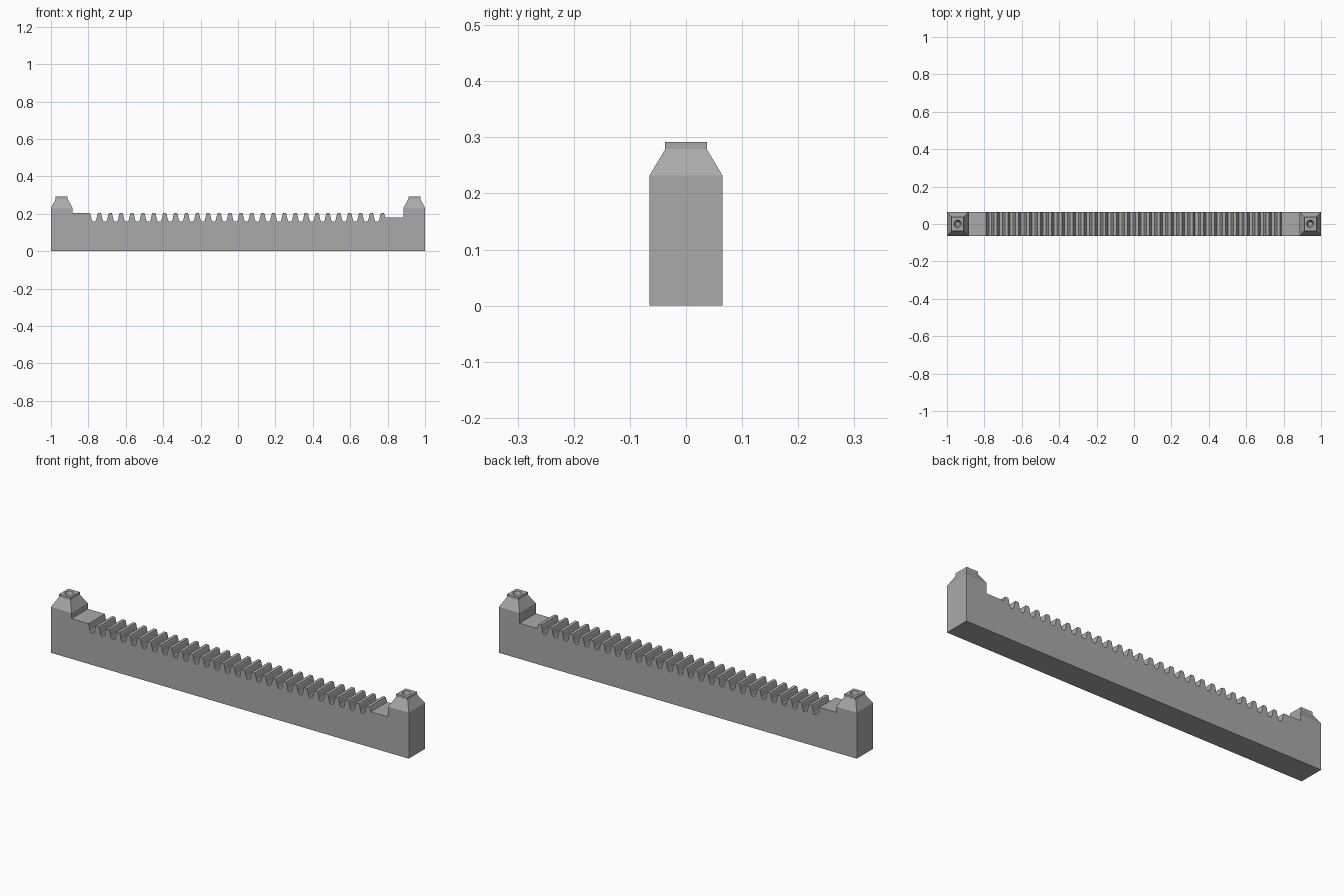
import bpy
import bmesh

cube = bpy.data.objects.get("Cube")
if cube:
    bpy.data.objects.remove(cube, do_unlink=True)

# Single grey material
grey = bpy.data.materials.new("grey")
grey.use_nodes = True
grey.diffuse_color = (0.4, 0.4, 0.4, 1)
grey.node_tree.nodes["Principled BSDF"].inputs["Base Color"].default_value = (0.4, 0.4, 0.4, 1)

HALF_Y = 0.065
POST_W = 0.115
SHOULDER = 0.232
TIP, ROOT = 0.203, 0.16
TEETH = 27
FIRST, LAST = -0.741, 0.772
PITCH = (LAST - FIRST) / (TEETH - 1)


def make_object(name, bm):
    bmesh.ops.recalc_face_normals(bm, faces=bm.faces)
    mesh = bpy.data.meshes.new(name)
    bm.to_mesh(mesh)
    bm.free()
    mesh.materials.append(grey)
    obj = bpy.data.objects.new(name, mesh)
    bpy.context.collection.objects.link(obj)
    return obj


# Toothed bar: side profile extruded across the width
inner = 1 - POST_W
profile = [(-inner, 0), (-inner, TIP), (-0.79, TIP), (-0.782, ROOT + 0.008), (-0.776, ROOT)]
for i in range(TEETH):
    x = FIRST + i * PITCH
    flank = [(0.021, ROOT), (0.017, ROOT + 0.008), (0.011, TIP - 0.008), (0.008, TIP)]
    profile += [(x - dx, z) for dx, z in flank]
    profile += [(x + dx, z) for dx, z in reversed(flank)]
profile[-2:] = [(LAST + 0.016, 0.18)]
profile += [(inner, 0.18), (inner, 0)]

bm = bmesh.new()
face = bm.faces.new([bm.verts.new((x, -HALF_Y, z)) for x, z in profile])
ext = bmesh.ops.extrude_face_region(bm, geom=[face])
moved = [g for g in ext["geom"] if isinstance(g, bmesh.types.BMVert)]
bmesh.ops.translate(bm, verts=moved, vec=(0, 2 * HALF_Y, 0))
make_object("toothed_bar", bm)


# End posts: stacked rectangles with tapered shoulder and square neck
def end_post(name, cx):
    bm = bmesh.new()
    levels = [(POST_W / 2, HALF_Y, 0), (POST_W / 2, HALF_Y, SHOULDER),
              (0.032, 0.037, 0.279), (0.032, 0.037, 0.292)]
    rings = [[bm.verts.new((cx + sx * hx, sy * hy, z))
              for sx, sy in ((-1, -1), (1, -1), (1, 1), (-1, 1))]
             for hx, hy, z in levels]
    for low, high in zip(rings, rings[1:]):
        for i in range(4):
            j = (i + 1) % 4
            bm.faces.new((low[i], low[j], high[j], high[i]))
    bm.faces.new(rings[0][::-1])
    bm.faces.new(rings[-1])
    post = make_object(name, bm)

    # Conical socket in the neck
    bm = bmesh.new()
    bmesh.ops.create_cone(bm, cap_ends=True, segments=24, radius1=0.012,
                          radius2=0.026, depth=0.04)
    bmesh.ops.translate(bm, verts=bm.verts, vec=(cx, 0, 0.287))
    cutter = make_object(name + "_socket_cutter", bm)
    cutter.hide_render = True
    cutter.hide_set(True)
    cut = post.modifiers.new("socket", "BOOLEAN")
    cut.operation = "DIFFERENCE"
    cut.solver = "EXACT"
    cut.object = cutter


for side, name in ((-1, "right_end_post"), (1, "left_end_post")):
    end_post(name, side * (1 - POST_W / 2))
